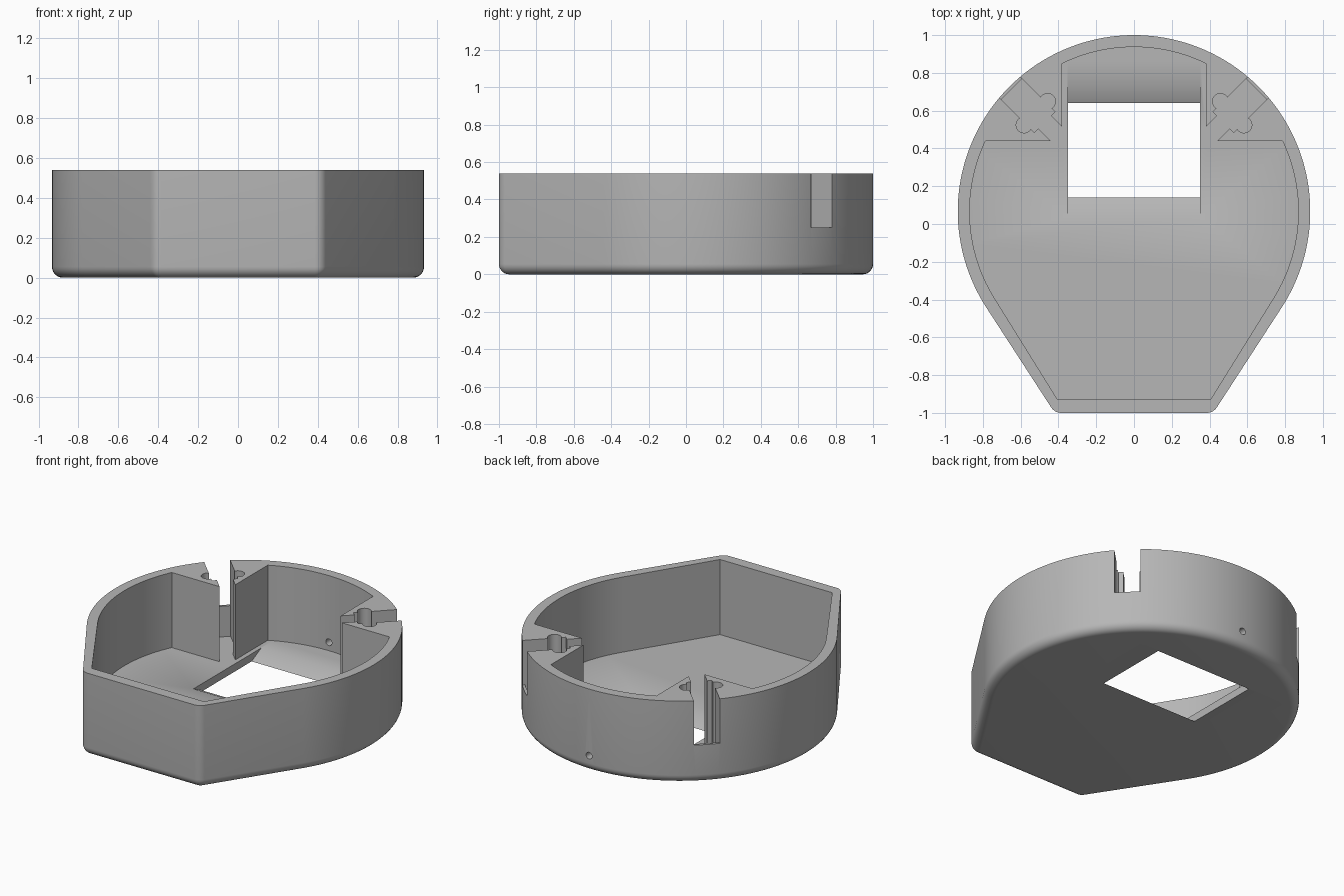
import bpy, bmesh
from math import cos, sin, radians, degrees, asin, acos, atan2, hypot, pi

default = bpy.data.objects.get("Cube")
if default:
    bpy.data.objects.remove(default, do_unlink=True)

CY = 0.067                       # centre of the round body
TOP, FLOOR, SILL = 0.54, 0.05, 0.25
FILLET = 0.055


def arc(cx, cy, r, a0, a1, n):
    """Points along an arc, angles in degrees."""
    return [(cx + r * cos(radians(a0 + (a1 - a0) * i / n)),
             cy + r * sin(radians(a0 + (a1 - a0) * i / n))) for i in range(n + 1)]


def tangent_angle(R, kx, ky, r):
    """Direction of the flank touching both the body and the corner circle."""
    dx, dy = kx, ky - CY
    return degrees(atan2(dy, dx) + acos((R - r) / hypot(dx, dy)))


def outline(R, kx, ky, r):
    t = tangent_angle(R, kx, ky, r)
    return (arc(kx, ky, r, -90, t, 8) + arc(0, CY, R, t, 180 - t, 120)
            + arc(-kx, ky, r, 180 - t, 270, 8))


def loft(name, rings):
    """Closed solid through rings of equal point count."""
    bm = bmesh.new()
    loops = [[bm.verts.new(p) for p in ring] for ring in rings]
    n = len(loops[0])
    for a, b in zip(loops, loops[1:]):
        for i in range(n):
            j = (i + 1) % n
            bm.faces.new((a[i], a[j], b[j], b[i]))
    bm.faces.new(loops[0][::-1])
    bm.faces.new(loops[-1])
    bmesh.ops.recalc_face_normals(bm, faces=bm.faces)
    mesh = bpy.data.meshes.new(name)
    bm.to_mesh(mesh)
    bm.free()
    obj = bpy.data.objects.new(name, mesh)
    bpy.context.collection.objects.link(obj)
    return obj


def prism(name, points, z0, z1):
    return loft(name, [[(x, y, z) for x, y in points] for z in (z0, z1)])


# Outer body with a rounded bottom edge
rings = []
for i in range(8):
    a = pi / 2 * i / 7
    d = FILLET * (1 - sin(a))
    rings.append([(x, y, FILLET * (1 - cos(a)))
                  for x, y in outline(0.933 - d, 0.385, -0.936, 0.064 - d)])
rings.append([(x, y, TOP) for x, y in outline(0.933, 0.385, -0.936, 0.064)])
housing = loft("housing", rings)

# Main cavity, leaving a solid block on each side at the back
R, BX, BY = 0.87, 0.38, 0.44
corner = (0.405, -0.929)
t = tangent_angle(R, *corner, 0)
low = degrees(asin((BY - CY) / R))
high = degrees(acos(BX / R))
cavity = ([corner] + arc(0, CY, R, t, low, 28) + [(BX, BY)]
          + arc(0, CY, R, high, 180 - high, 26) + [(-BX, BY)]
          + arc(0, CY, R, 180 - low, 180 - t, 28) + [(-corner[0], corner[1])])
cutters = [prism("cavity_cutter", cavity, FLOOR, 0.7)]

# Keyed slots running diagonally through the two blocks
H, NECK = 0.078, 0.048
half = ([(0.915, H)] + arc(0.735, 0.088, 0.042, -14, 194, 16)
        + [(0.668, H), (0.668, NECK), (0.5, NECK)])
key = half + [(u, -v) for u, v in reversed(half)]
gate = [(0.89, -H), (1.05, -H), (1.05, H), (0.89, H)]
for side, s in (("left", 1), ("right", -1)):
    def place(points):
        k = 0.5 ** 0.5
        return [(s * k * (u - v), CY + k * (u + v)) for u, v in points]
    cutters.append(prism(side + "_slot_cutter", place(key), FLOOR, 0.7))
    cutters.append(prism(side + "_gate_cutter", place(gate), SILL, 0.7))

# Floor window with sloping front and back edges
section = [(0.16, -0.01), (0.62, -0.01), (0.76, 0.06), (0.02, 0.06)]
cutters.append(loft("window_cutter", [[(x, y, z) for y, z in section]
                                      for x in (-0.35, 0.35)]))

# Small round hole low in the back wall
ring = arc(0, 0.105, 0.022, 0, 345, 23)
cutters.append(loft("hole_cutter", [[(x, y, z) for x, z in ring]
                                    for y in (0.88, 1.05)]))

# Cut everything out of the body
for cutter in cutters:
    cutter.hide_render = True
    mod = housing.modifiers.new(cutter.name, 'BOOLEAN')
    mod.operation = 'DIFFERENCE'
    mod.solver = 'EXACT'
    mod.object = cutter
graph = bpy.context.evaluated_depsgraph_get()
result = bpy.data.meshes.new_from_object(housing.evaluated_get(graph))
housing.modifiers.clear()
housing.data = result
result.name = "housing"
for cutter in cutters:
    bpy.data.objects.remove(cutter, do_unlink=True)

# Plain grey material
grey = bpy.data.materials.new("plain grey")
grey.use_nodes = True
colour = (0.47, 0.47, 0.47, 1)
grey.diffuse_color = colour
grey.node_tree.nodes["Principled BSDF"].inputs["Base Color"].default_value = colour
result.materials.clear()
result.materials.append(grey)

bpy.ops.object.select_all(action='DESELECT')
housing.select_set(True)
bpy.context.view_layer.objects.active = housing
bpy.ops.object.shade_smooth_by_angle(angle=radians(30))
